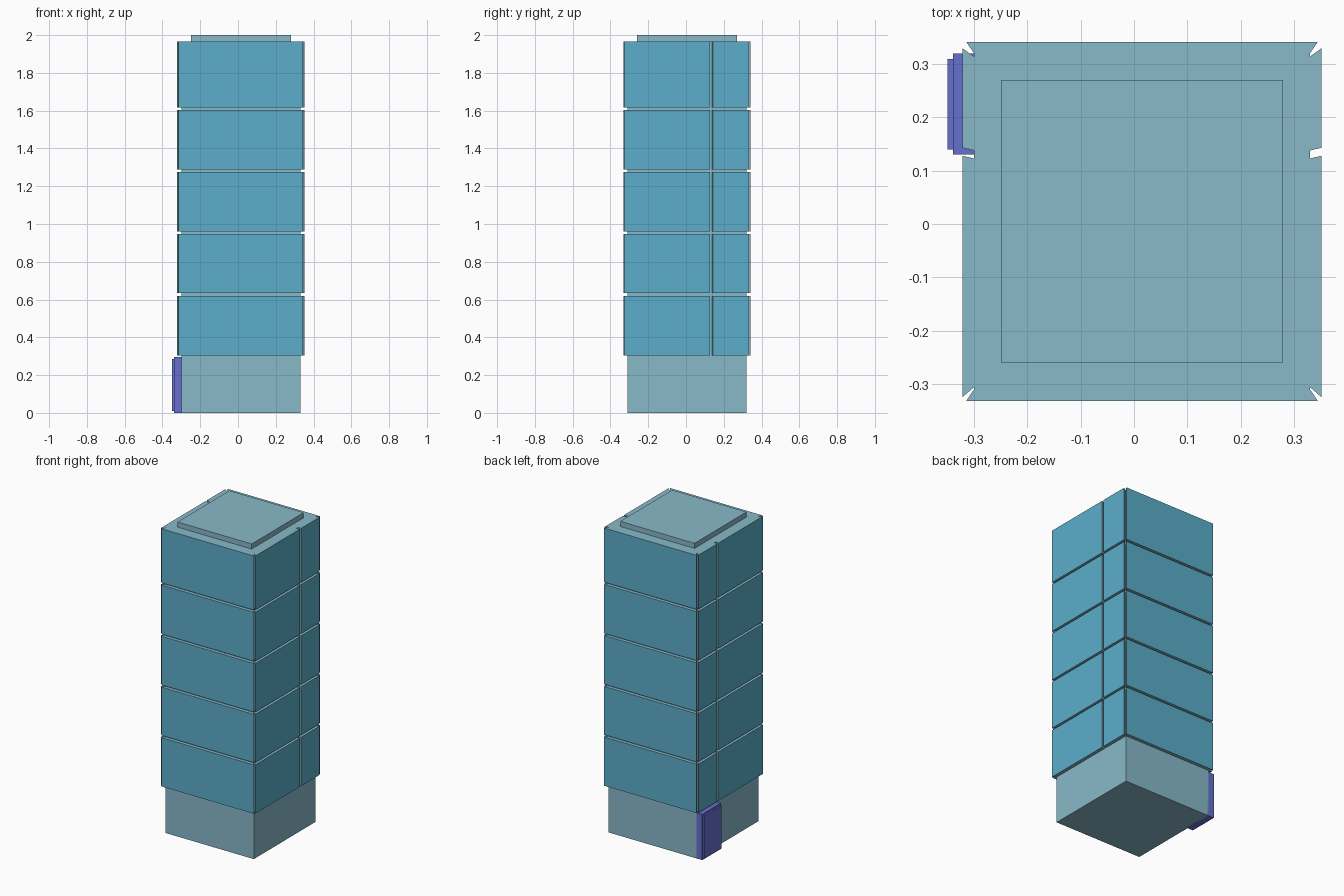
import bpy, bmesh
from mathutils import Vector

cube = bpy.data.objects.get("Cube")
if cube:
    bpy.data.objects.remove(cube)


def material(name, rgb):
    m = bpy.data.materials.new(name)
    m.use_nodes = True
    m.diffuse_color = (*rgb, 1)
    m.node_tree.nodes["Principled BSDF"].inputs["Base Color"].default_value = (*rgb, 1)
    return m


concrete = material("pale grey blue", (0.246, 0.485, 0.584))
glass = material("sky blue", (0.105, 0.423, 0.591))
door_blue = material("violet blue", (0.133, 0.162, 0.61))


def box(name, lo, hi, mats):
    """Axis-aligned box between two corners."""
    bm = bmesh.new()
    bmesh.ops.create_cube(bm, size=1)
    lo, hi = Vector(lo), Vector(hi)
    for v in bm.verts:
        v.co = (lo + hi) / 2 + v.co * (hi - lo)
    mesh = bpy.data.meshes.new(name)
    bm.to_mesh(mesh)
    bm.free()
    for m in mats:
        mesh.materials.append(m)
    obj = bpy.data.objects.new(name, mesh)
    bpy.context.collection.objects.link(obj)
    return obj


X0, X1, Y0, Y1 = -0.30, 0.33, -0.31, 0.32   # tower walls
ROOF = 1.967
DEPTH = 0.022                               # panel projection
FLARE = 0.005                               # slant of a panel's end edges


def panel(name, axis, side, a, b, z0, z1):
    """Wall panel spanning a..b whose ends slant outward; only its face is glazed."""
    wall = ((X0, X1), (Y0, Y1))[axis][side > 0]
    outer = wall + side * DEPTH
    lo, hi = [0, 0, z0], [0, 0, z1]
    lo[axis], hi[axis] = min(wall, outer), max(wall, outer)
    lo[1 - axis], hi[1 - axis] = a[0], b[0]
    obj = box(name, lo, hi, (concrete, glass))
    for v in obj.data.vertices:
        if abs(v.co[axis] - outer) < 0.001:
            start = abs(v.co[1 - axis] - a[0]) < 0.001
            v.co[1 - axis] = a[1] if start else b[1]
    for f in obj.data.polygons:
        if f.normal[axis] * side > 0.9:
            f.material_index = 1


# Core and roof slab
box("tower_core", (X0, Y0, 0), (X1, Y1, ROOF), [concrete])
box("roof_slab", (-0.25, -0.26, ROOF - 0.01), (0.28, 0.27, 2.0), [concrete])

# Five storeys of panels: one front and back, two on each side
levels = [(0.305, 0.62), (0.634, 0.946), (0.96, 1.274), (1.288, 1.604), (1.618, ROOF)]
split = 0.123
for i, (z0, z1) in enumerate(levels, 1):
    for side, label in ((-1, "front"), (1, "back")):
        panel(f"{label}_panel_{i}", 1, side, (X0, X0 - 0.015), (X1, X1 + 0.015), z0, z1)
    for side, label in ((-1, "right"), (1, "left")):
        panel(f"{label}_wide_panel_{i}", 0, side,
              (Y0 + 0.004, Y0 - 0.015), (split, split + FLARE), z0, z1)
        panel(f"{label}_narrow_panel_{i}", 0, side,
              (split + 0.015, split + 0.015 + FLARE), (Y1 - 0.006, Y1 + 0.01), z0, z1)

# Door frame and its raised leaf
box("door_frame", (-0.34, 0.13, 0), (X0 + 0.01, Y1, 0.295), [door_blue])
box("door_leaf", (-0.35, 0.14, 0.01), (-0.335, 0.31, 0.285), [door_blue])
